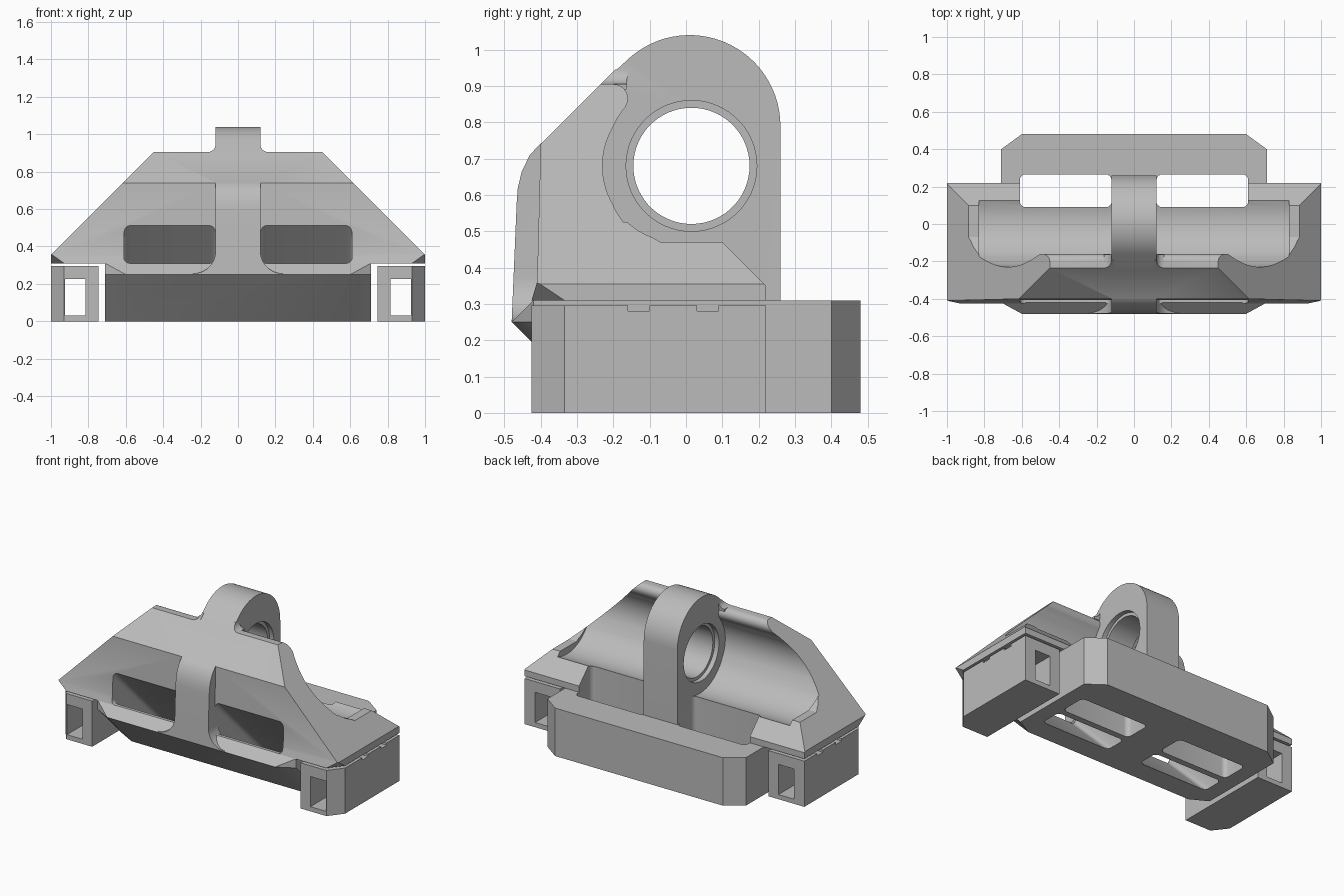
import bpy, bmesh, math
from mathutils import Vector

cube = bpy.data.objects.get("Cube")
if cube:
    bpy.data.objects.remove(cube, do_unlink=True)

mat = bpy.data.materials.new("plain grey")
mat.use_nodes = True
GREY = (0.5, 0.5, 0.5, 1)
mat.diffuse_color = GREY
mat.node_tree.nodes["Principled BSDF"].inputs["Base Color"].default_value = GREY


def finish(name, bm):
    bmesh.ops.recalc_face_normals(bm, faces=bm.faces)
    me = bpy.data.meshes.new(name)
    bm.to_mesh(me)
    bm.free()
    me.materials.append(mat)
    ob = bpy.data.objects.new(name, me)
    bpy.context.collection.objects.link(ob)
    return ob


def prism(name, pts, axis, lo, hi, round_test=None, r=0.03):
    """Extrude a 2D outline along an axis, optionally rounding chosen edges."""
    place = {"x": lambda p, d: (d, p[0], p[1]),
             "y": lambda p, d: (p[0], d, p[1]),
             "z": lambda p, d: (p[0], p[1], d)}[axis]
    bm = bmesh.new()
    a = [bm.verts.new(place(p, lo)) for p in pts]
    b = [bm.verts.new(place(p, hi)) for p in pts]
    bm.faces.new(a)
    bm.faces.new(b[::-1])
    for i in range(len(pts)):
        j = (i + 1) % len(pts)
        bm.faces.new((a[i], a[j], b[j], b[i]))
    if round_test:
        bmesh.ops.recalc_face_normals(bm, faces=bm.faces)
        edges = [e for e in bm.edges if round_test(e.verts[0].co - e.verts[1].co)]
        bmesh.ops.bevel(bm, geom=edges, offset=r, segments=5, profile=0.5, affect='EDGES')
    return finish(name, bm)


def box(name, x, y, z, **kw):
    return prism(name, [(x[0], y[0]), (x[1], y[0]), (x[1], y[1]), (x[0], y[1])], "z", *z, **kw)


def hull(name, pts):
    bm = bmesh.new()
    for p in pts:
        bm.verts.new(p)
    bmesh.ops.convex_hull(bm, input=bm.verts)
    bmesh.ops.dissolve_limit(bm, angle_limit=0.01, verts=bm.verts, edges=bm.edges)
    return finish(name, bm)


def boolean(ob, other, op):
    m = ob.modifiers.new(op, 'BOOLEAN')
    m.operation, m.object, m.solver = op, other, 'EXACT'
    dg = bpy.context.evaluated_depsgraph_get()
    me = bpy.data.meshes.new_from_object(ob.evaluated_get(dg))
    ob.modifiers.clear()
    ob.data = me
    bpy.data.objects.remove(other, do_unlink=True)


def arc(cx, cy, r, a0, a1, n):
    steps = [math.radians(a0 + (a1 - a0) * i / n) for i in range(n + 1)]
    return [(cx + r * math.cos(t), cy + r * math.sin(t)) for t in steps]


def mirror(pts):
    return pts + [(-x, z) for x, z in reversed(pts)]


# Roof: side profile with the hollow channel, trimmed by the front outline
lip = arc(-0.2, 0.865, 0.04, 90, -30, 8)
bowl = arc(-0.02, 0.68, 0.21, 140, 250, 20)
body = prism("housing", [(-0.425, 0.31), (-0.41, 0.36), (-0.40, 0.74), (-0.235, 0.905)]
             + lip + bowl + [(-0.07, 0.47), (0.1, 0.47), (0.22, 0.35), (0.22, 0.31)], "x", -1.1, 1.1)
boolean(body, prism("outline", mirror([(0.45, 0.95), (0.45, 0.905), (1, 0.355), (1, 0.2)]),
                    "y", -0.6, 0.6), 'INTERSECT')
boolean(body, prism("inner_channel", arc(0.03, 0.68, 0.255, 0, 352.5, 47), "x", -0.83, 0.83),
        'DIFFERENCE')

# Clipped front corners of the roof
bm = bmesh.new()
bm.from_mesh(body.data)
for s in (1, -1):
    a, b, c = (Vector(p) for p in ((s * 0.93, -0.425, 0.31), (s, -0.335, 0.31), (s, -0.41, 0.36)))
    n = (b - a).cross(c - a)
    if n.x * s < 0:
        n.negate()
    bmesh.ops.bisect_plane(bm, geom=bm.verts[:] + bm.edges[:] + bm.faces[:],
                           plane_co=a, plane_no=n, clear_outer=True)
    bmesh.ops.holes_fill(bm, edges=[e for e in bm.edges if e.is_boundary])
bmesh.ops.recalc_face_normals(bm, faces=bm.faces)
bm.to_mesh(body.data)
bm.free()

# Base with undercut front and clipped corners
pts = []
for z, y, yc in ((0, -0.23, -0.17), (0.25, -0.48, -0.42), (0.31, -0.42, -0.42)):
    for s in (1, -1):
        pts += [(s * 0.6, y, z), (s * 0.71, yc, z), (s * 0.71, 0.4, z), (s * 0.6, 0.48, z)]
boolean(body, hull("base", pts), 'UNION')

# Front pockets running down to the floor, and rear slots
for s in (1, -1):
    x = sorted((s * 0.12, s * 0.61))
    pocket = prism("pocket", [(-0.5, 0.31), (-0.5, 0.605), (0.05, 0.055), (0.05, -0.05),
                              (-0.09, -0.05), (-0.09, 0), (-0.4, 0.31)], "x", *x,
                   round_test=lambda d: abs(d.x) < 0.001)
    boolean(body, pocket, 'DIFFERENCE')
    slot = box("slot", x, (0.09, 0.265), (-0.1, 0.6),
               round_test=lambda d: abs(d.z) > 0.1)
    boolean(body, slot, 'DIFFERENCE')

# Lifting ear with a recessed bore
ear = prism("ear", [(-0.235, 0.3), (-0.235, 0.905)] + arc(0.01, 0.79, 0.25, 135, 0, 28)
            + [(0.26, 0.3)], "x", -0.12, 0.12)
boolean(body, ear, 'UNION')
for r, lo, hi in ((0.16, -0.2, 0.2), (0.18, 0.09, 0.2), (0.18, -0.2, -0.09)):
    boolean(body, prism("bore", arc(0.015, 0.68, r, 0, 354, 59), "x", lo, hi), 'DIFFERENCE')

# Small fillets where the ear leaves the roof ridge
for s in (1, -1):
    curve = [(s * x, z) for x, z in arc(0.16, 0.945, 0.04, 180, 270, 6)]
    fillet = prism("fillet", curve + [(s * 0.16, 0.89), (s * 0.11, 0.89), (s * 0.11, 0.945)],
                   "y", -0.5, 0.3)
    boolean(fillet, prism("trim", [(-0.26, 0.88), (-0.195, 0.945), (-0.16, 0.945), (-0.165, 0.88)],
                          "x", -1, 1), 'INTERSECT')
    boolean(body, fillet, 'UNION')

# Front rib with flared foot
rib = prism("rib", [(-0.38, 0.75), (-0.40, 0.742), (-0.43, 0.71), (-0.452, 0.665), (-0.463, 0.62),
                    (-0.466, 0.58), (-0.48, 0.25), (-0.38, 0.25)], "x", -0.5, 0.5)
boolean(rib, prism("rib_outline", mirror([(0.12, 0.8)] + arc(0.24, 0.375, 0.12, 180, 270, 10)
                                         + [(0.24, 0.24)]), "y", -0.6, 0), 'INTERSECT')
boolean(body, rib, 'UNION')

# Separate end blocks with a lengthwise opening and shallow top notches
parts = [body]
for s, side in ((1, "left"), (-1, "right")):
    block = prism(side + "_end_block", [(s * 0.745, -0.425), (s * 0.93, -0.425), (s, -0.335),
                                        (s, 0.22), (s * 0.745, 0.22)], "z", 0, 0.295)
    boolean(block, box("opening", sorted((s * 0.815, s * 0.925)), (-0.6, 0.4), (0.03, 0.225)),
            'DIFFERENCE')
    for y in (-0.16, 0.03):
        boolean(block, box("notch", sorted((s * 0.7, s * 1.1)), (y, y + 0.06), (0.28, 0.4)),
                'DIFFERENCE')
    parts.append(block)

bpy.ops.object.select_all(action='DESELECT')
for ob in parts:
    ob.select_set(True)
bpy.context.view_layer.objects.active = body
bpy.ops.object.shade_smooth_by_angle(angle=math.radians(30))
